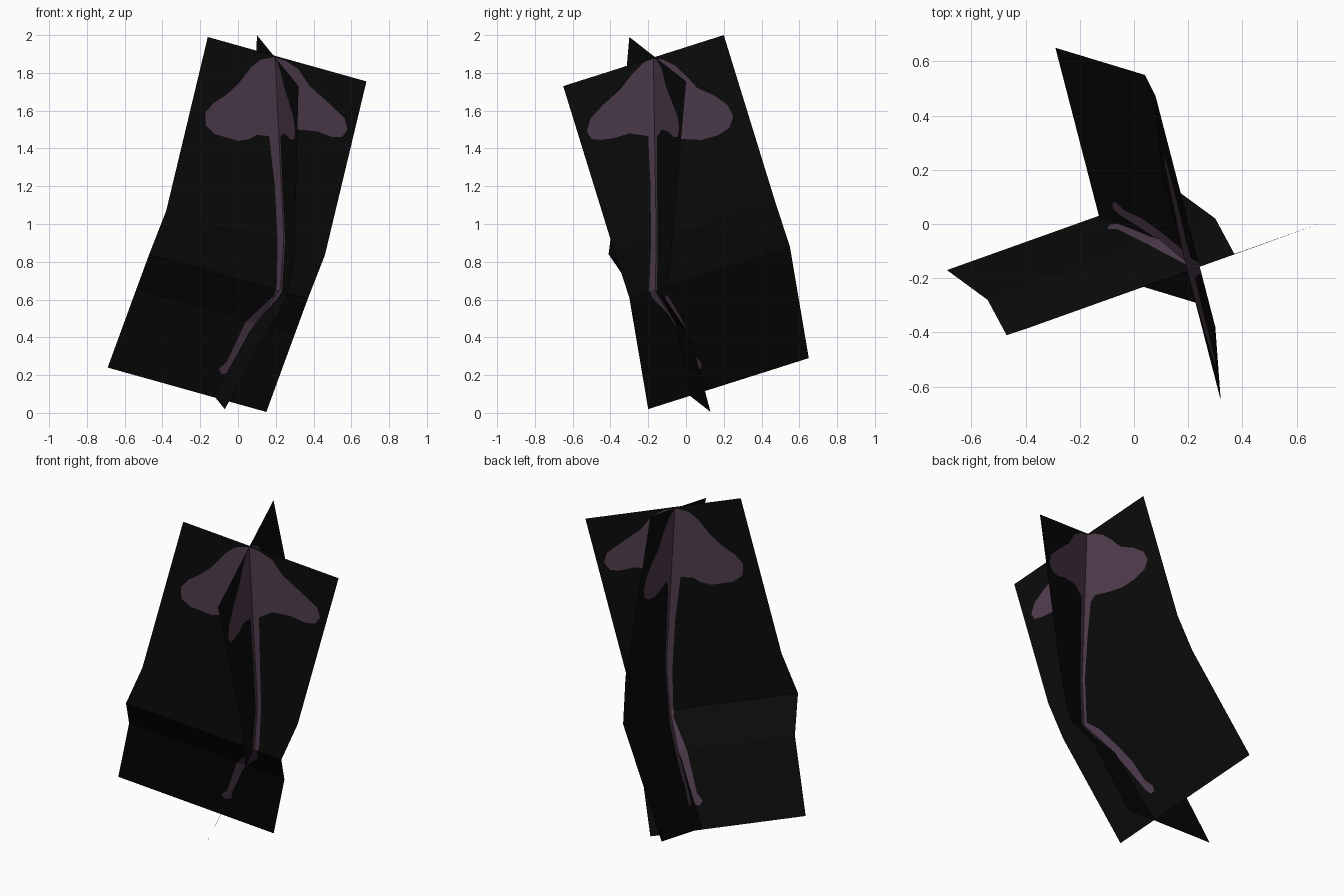
import bpy, bmesh
from mathutils import Vector
from mathutils.geometry import delaunay_2d_cdt


def material(name, colour):
    m = bpy.data.materials.new(name)
    m.diffuse_color = (*colour, 1)
    return m


MATS = [material("black_backing", (0.003, 0.003, 0.003)),
        material("dull_purple", (0.075, 0.043, 0.072))]


def inside(p, poly):
    hit = False
    for a, b in zip(poly, poly[1:] + poly[:1]):
        if (a[1] > p[1]) != (b[1] > p[1]):
            if p[0] < a[0] + (p[1] - a[1]) * (b[0] - a[0]) / (b[1] - a[1]):
                hit = not hit
    return hit


def folded_card(name, edge, width, shape, axis):
    """Sheet swept by 'width' along a kinked edge, with a flat shape cut into it.
    The layout is drawn in the (axis, z) projection and lifted onto the folds."""
    edge, width = [Vector(e) for e in edge], Vector(width)
    flat = lambda v: Vector((v[axis], v[2]))
    w = flat(width)
    depth = [flat(e).cross(w) for e in edge]

    def lift(p):
        s = p.cross(w)
        i = 0
        while i < len(edge) - 2 and (s - depth[i + 1]) * (depth[-1] - depth[0]) > 0:
            i += 1
        base = edge[i].lerp(edge[i + 1], (s - depth[i]) / (depth[i + 1] - depth[i]))
        u = (p - flat(base)).dot(w) / w.dot(w)
        return base + width * u, u

    # card border, fold lines and painted outline
    n, k = len(edge), len(shape)
    pts = [flat(e) for e in edge] + [flat(e + width) for e in edge]
    lines = [(i, i + n) for i in range(n)]
    for i in range(n - 1):
        lines += [(i, i + 1), (i + n, i + n + 1)]
    pts += [Vector(p) for p in shape]
    lines += [(2 * n + i, 2 * n + (i + 1) % k) for i in range(k)]
    out = delaunay_2d_cdt(pts, lines, [], 0, 1e-5)

    bm = bmesh.new()
    verts = [bm.verts.new(lift(p)[0]) for p in out[0]]
    for f in out[2]:
        c = sum((out[0][i] for i in f), Vector((0, 0))) / len(f)
        if -1e-4 < lift(c)[1] < 1.0001:
            face = bm.faces.new([verts[i] for i in f])
            face.material_index = int(inside(c, shape))
    me = bpy.data.meshes.new(name)
    bm.to_mesh(me)
    bm.free()
    for m in MATS:
        me.materials.append(m)
    ob = bpy.data.objects.new(name, me)
    bpy.context.collection.objects.link(ob)


# Wide card, seen from the front: cap, stem and foot outline in (x, z)
front_plant = [
    (0.19, 1.883), (0.12, 1.87), (0.07, 1.83), (0, 1.74), (-0.06, 1.685), (-0.13, 1.64),
    (-0.172, 1.59), (-0.17, 1.52), (-0.12, 1.475), (0, 1.44), (0.06, 1.45), (0.1, 1.472),
    (0.165, 1.465), (0.195, 1.2), (0.21, 0.9), (0.205, 0.67), (0.19, 0.62), (0.08, 0.52),
    (0.04, 0.48), (-0.06, 0.27), (-0.1, 0.235), (-0.09, 0.205), (-0.05, 0.21), (-0.03, 0.26),
    (0.06, 0.43), (0.1, 0.48), (0.21, 0.57), (0.25, 0.66), (0.262, 0.9), (0.255, 1.2),
    (0.25, 1.46), (0.32, 1.5), (0.42, 1.49), (0.5, 1.46), (0.55, 1.46), (0.58, 1.5),
    (0.565, 1.56), (0.48, 1.64), (0.38, 1.73), (0.32, 1.82), (0.25, 1.865)]
folded_card("wide_card",
            [(-0.16, -0.30, 1.99), (-0.38, -0.38, 1.07), (-0.47, -0.41, 0.84),
             (-0.54, -0.28, 0.65), (-0.69, -0.17, 0.24)],
            (0.84, 0.30, -0.235), front_plant, 0)

# Deep card, seen from the right: cap, stem and foot outline in (y, z)
side_plant = [
    (-0.17, 1.877), (-0.22, 1.858), (-0.28, 1.80), (-0.35, 1.71), (-0.44, 1.63), (-0.505, 1.56),
    (-0.525, 1.49), (-0.5, 1.45), (-0.45, 1.445), (-0.38, 1.455), (-0.3, 1.48), (-0.2, 1.465),
    (-0.188, 1.2), (-0.185, 0.9), (-0.195, 0.65), (-0.18, 0.61), (-0.10, 0.53), (-0.06, 0.47),
    (-0.01, 0.36), (0.035, 0.25), (0.055, 0.225), (0.08, 0.235), (0.08, 0.265), (0.05, 0.30),
    (0.02, 0.41), (-0.03, 0.51), (-0.09, 0.61), (-0.145, 0.66), (-0.14, 0.9), (-0.135, 1.2),
    (-0.125, 1.42), (-0.10, 1.46), (-0.02, 1.45), (0.08, 1.445), (0.17, 1.47), (0.23, 1.51),
    (0.25, 1.57), (0.22, 1.63), (0.15, 1.68), (0.06, 1.72), (0, 1.785), (-0.06, 1.84),
    (-0.12, 1.87)]
folded_card("deep_card",
            [(0.32, -0.65, 1.73), (0.30, -0.38, 0.855), (0.26, -0.30, 0.61),
             (-0.07, -0.20, 0.02)],
            (-0.22, 0.85, 0.27), side_plant, 1)
